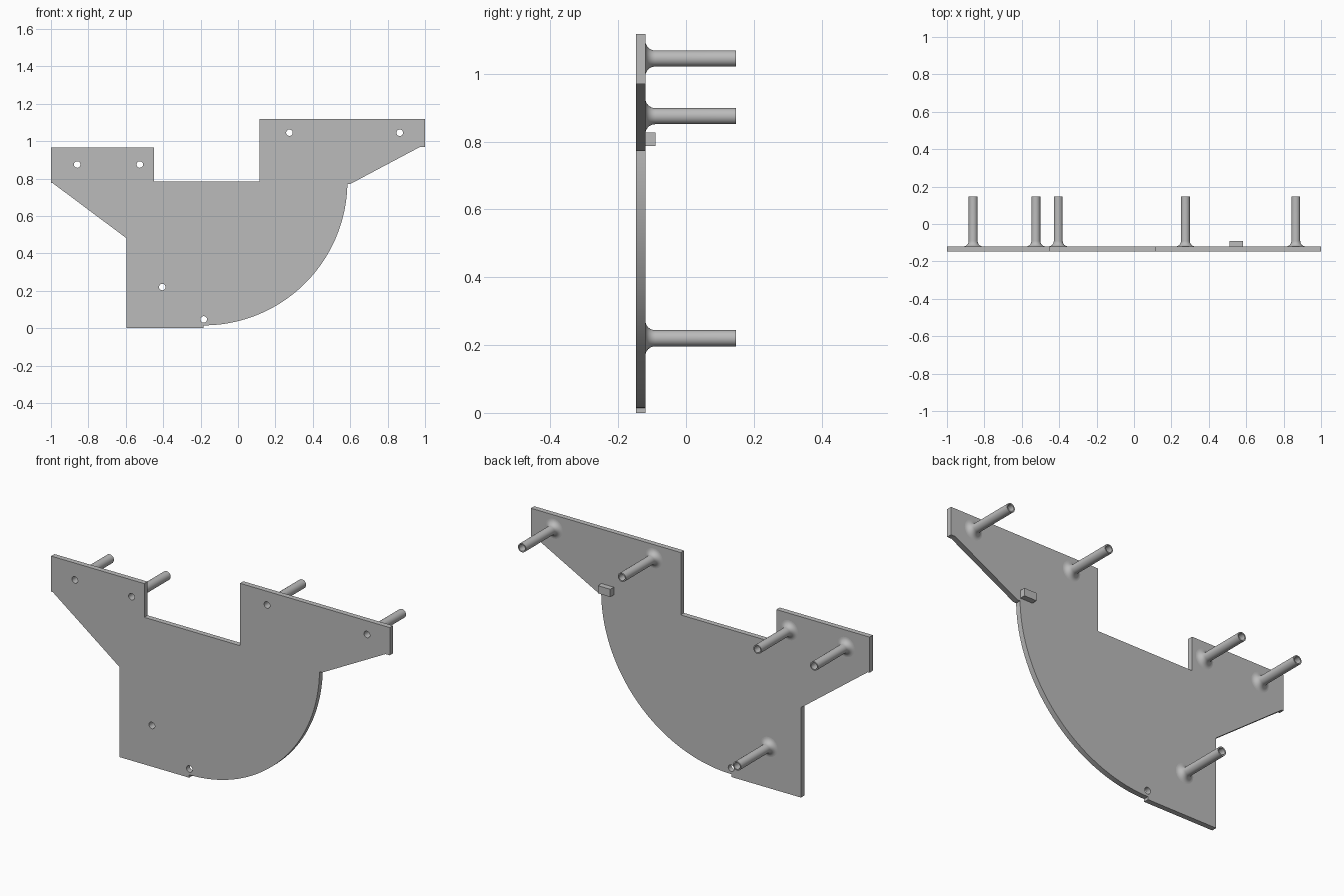
import bpy
import bmesh
from math import cos, sin, pi, radians
from mathutils import Matrix

cube = bpy.data.objects.get("Cube")
if cube:
    bpy.data.objects.remove(cube, do_unlink=True)

grey = bpy.data.materials.new("plain_grey")
grey.use_nodes = True
grey.diffuse_color = (0.5, 0.5, 0.5, 1)
grey.node_tree.nodes["Principled BSDF"].inputs["Base Color"].default_value = (0.5, 0.5, 0.5, 1)

FRONT, BACK, TIP = -0.148, -0.12, 0.148   # y of plate faces and post ends
BORE, TUBE, FILLET = 0.0175, 0.0238, 0.029
POSTS = {
    "upper_left_outer_post": (0.865, 1.045),
    "upper_left_inner_post": (0.275, 1.045),
    "upper_right_inner_post": (-0.525, 0.875),
    "upper_right_outer_post": (-0.86, 0.875),
    "lower_post": (-0.405, 0.22),
}
PIN_HOLE = (-0.183, 0.047)


def arc(cx, cy, r, start, end, n):
    angles = [radians(start + (end - start) * i / n) for i in range(n + 1)]
    return [(cx + r * cos(a), cy + r * sin(a)) for a in angles]


def finish(obj):
    obj.data.materials.clear()
    obj.data.materials.append(grey)
    bpy.ops.object.select_all(action="DESELECT")
    obj.select_set(True)
    bpy.context.view_layer.objects.active = obj
    bpy.ops.object.shade_smooth_by_angle(angle=radians(30))


def mesh_object(name, bm):
    bmesh.ops.recalc_face_normals(bm, faces=bm.faces[:])
    mesh = bpy.data.meshes.new(name)
    bm.to_mesh(mesh)
    bm.free()
    obj = bpy.data.objects.new(name, mesh)
    bpy.context.collection.objects.link(obj)
    finish(obj)


def add_loop(curve, points):
    spline = curve.splines.new("POLY")
    spline.points.add(len(points) - 1)
    for p, (x, z) in zip(spline.points, points):
        p.co = (x, z, 0, 1)
    spline.use_cyclic_u = True


# Flat plate with quarter-round edge and drilled holes
outline = [(-1, 0.965), (-0.45, 0.965), (-0.45, 0.785), (0.115, 0.785),
           (0.115, 1.118), (1, 1.118), (1, 0.97), (0.975, 0.97), (0.602, 0.772)]
outline += arc(-0.185, 0.785, 0.77, -1, -90, 48)
outline += [(-0.185, 0), (-0.595, 0), (-0.595, 0.48), (-0.99, 0.775), (-1, 0.775)]
curve = bpy.data.curves.new("plate", "CURVE")
curve.dimensions = "2D"
curve.fill_mode = "BOTH"
curve.extrude = (BACK - FRONT) / 2
add_loop(curve, outline)
for x, z in [*POSTS.values(), PIN_HOLE]:
    add_loop(curve, arc(x, z, BORE, 0, 345, 23))
plate = bpy.data.objects.new("plate_curve", curve)
bpy.context.collection.objects.link(plate)
bpy.context.view_layer.update()
mesh = bpy.data.meshes.new_from_object(plate.evaluated_get(bpy.context.evaluated_depsgraph_get()))
bpy.data.objects.remove(plate, do_unlink=True)
bm = bmesh.new()
bm.from_mesh(mesh)
bpy.data.meshes.remove(mesh)
bmesh.ops.remove_doubles(bm, verts=bm.verts[:], dist=0.0001)
bm.transform(Matrix.Translation((0, (FRONT + BACK) / 2, 0)) @ Matrix.Rotation(pi / 2, 4, "X"))
mesh_object("plate", bm)

# Hollow posts flaring into the plate
profile = arc(TUBE + FILLET, BACK + FILLET, FILLET, 270, 180, 8)
profile += [(TUBE, TIP), (BORE, TIP), (BORE, BACK)]
for name, (x, z) in POSTS.items():
    bm = bmesh.new()
    ring = [bm.verts.new((x + r, y, z)) for r, y in profile]
    edges = [bm.edges.new((a, b)) for a, b in zip(ring, ring[1:] + ring[:1])]
    bmesh.ops.spin(bm, geom=ring + edges, cent=(x, 0, z), axis=(0, 1, 0),
                   angle=2 * pi, steps=24, use_merge=False)
    bmesh.ops.remove_doubles(bm, verts=bm.verts[:], dist=0.0001)
    mesh_object(name, bm)

# Small stop block on the back
bm = bmesh.new()
bmesh.ops.create_cube(bm, size=1, matrix=Matrix.Translation((0.547, -0.105, 0.807))
                      @ Matrix.Diagonal((0.073, 0.03, 0.041, 1)))
mesh_object("stop_block", bm)
